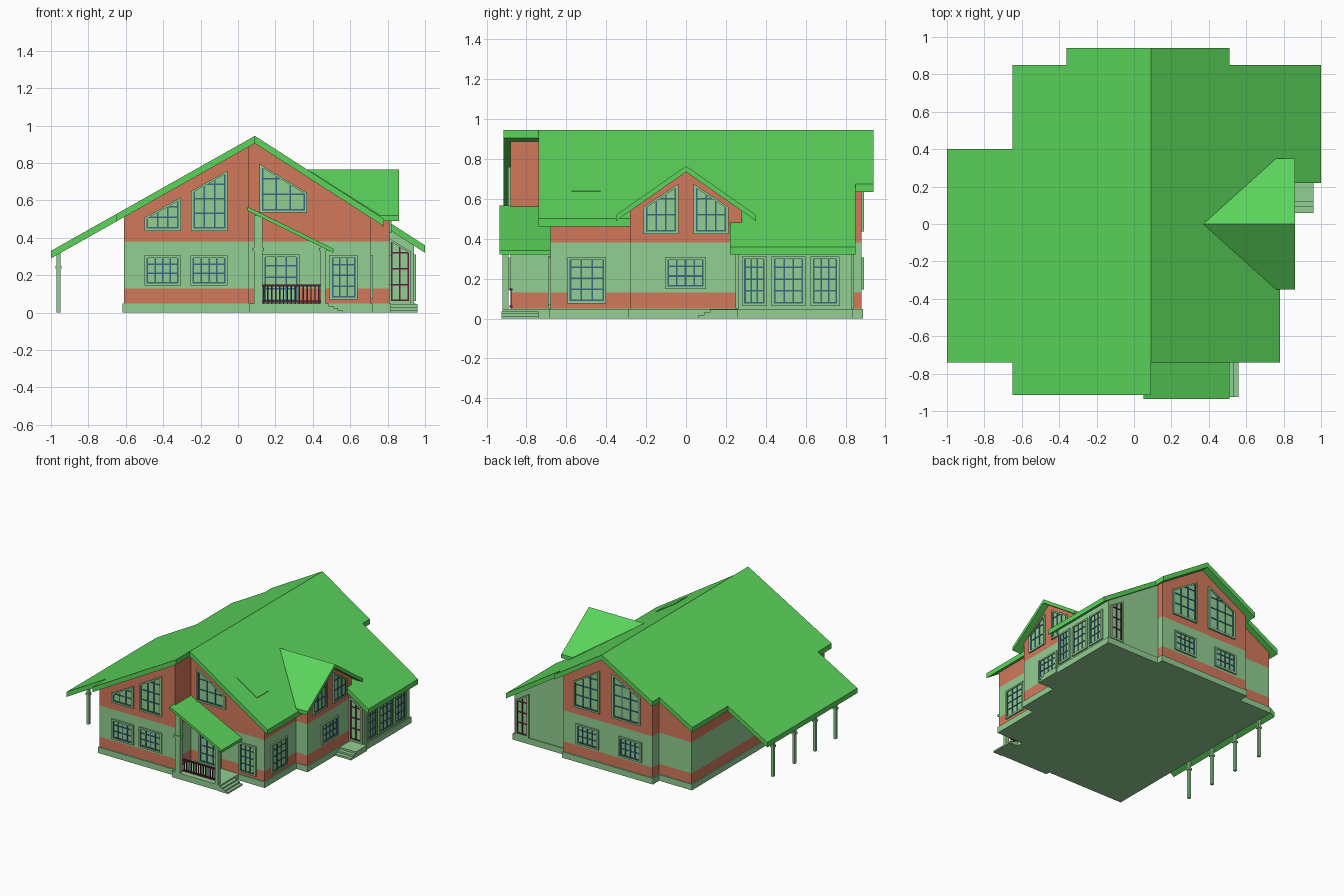
import bpy, bmesh
from mathutils import Vector

cube = bpy.data.objects.get("Cube")
if cube:
    bpy.data.objects.remove(cube, do_unlink=True)

# Colours
COLOURS = {
    "roof_green": (0.105, 0.66, 0.105),
    "pale_green": (0.29, 0.62, 0.29),
    "terracotta": (0.64, 0.19, 0.105),
    "window_blue": (0.04, 0.14, 0.22),
    "dark_maroon": (0.10, 0.015, 0.04),
}
MATS = []
for mat_name, rgb in COLOURS.items():
    m = bpy.data.materials.new(mat_name)
    m.use_nodes = True
    m.diffuse_color = (*rgb, 1)
    m.node_tree.nodes["Principled BSDF"].inputs["Base Color"].default_value = (*rgb, 1)
    MATS.append(m)
ROOF, PALE, BRICK, BLUE, MAROON = range(5)

RIDGE_X, RIDGE_Z, THICK = 0.09, 0.945, 0.04


def roof_z(x):
    slope = 0.564 if x < RIDGE_X else 0.643
    return RIDGE_Z - slope * abs(x - RIDGE_X)


def extrude(bm, points, vec, mat):
    """Solid from a flat outline pushed along a vector."""
    vec = Vector(vec)
    a = [bm.verts.new(p) for p in points]
    b = [bm.verts.new(Vector(p) + vec) for p in points]
    faces = [bm.faces.new(a), bm.faces.new(b[::-1])]
    for i in range(len(a)):
        j = (i + 1) % len(a)
        faces.append(bm.faces.new((a[j], a[i], b[i], b[j])))
    for f in faces:
        f.material_index = mat


def prism(bm, axis, outline, d0, d1, mat):
    """Outline of (u, z) points, extruded along x or y."""
    if axis == "x":
        extrude(bm, [(d0, u, z) for u, z in outline], (d1 - d0, 0, 0), mat)
    else:
        extrude(bm, [(u, d0, z) for u, z in outline], (0, d1 - d0, 0), mat)


def box(bm, x0, x1, y0, y1, z0, z1, mat):
    extrude(bm, [(x0, y0, z0), (x1, y0, z0), (x1, y1, z0), (x0, y1, z0)], (0, 0, z1 - z0), mat)


def finish(name, bm):
    bmesh.ops.recalc_face_normals(bm, faces=bm.faces)
    me = bpy.data.meshes.new(name)
    # Keep only the colours this part uses
    used = sorted({f.material_index for f in bm.faces})
    for f in bm.faces:
        f.material_index = used.index(f.material_index)
    bm.to_mesh(me)
    bm.free()
    for i in used:
        me.materials.append(MATS[i])
    ob = bpy.data.objects.new(name, me)
    bpy.context.scene.collection.objects.link(ob)
    return ob


# Walls, cut into horizontal colour bands
def wall_block(name, axis, outline, d0, d1, banded=True):
    bm = bmesh.new()
    prism(bm, axis, outline, d0, d1, PALE)
    if banded:
        for z in (0.05, 0.13, 0.38):
            geom = bm.verts[:] + bm.edges[:] + bm.faces[:]
            bmesh.ops.bisect_plane(bm, geom=geom, plane_co=(0, 0, z), plane_no=(0, 0, 1))
        for f in bm.faces:
            z = f.calc_center_median().z
            f.material_index = BRICK if 0.05 < z < 0.13 or z > 0.38 else PALE
    finish(name, bm)


def under_roof(x0, x1):
    xs = [x1] + ([RIDGE_X] if x0 < RIDGE_X < x1 else []) + [x0]
    return [(x0, 0), (x1, 0)] + [(x, roof_z(x) - THICK) for x in xs]


wall_block("main_walls", "y", under_roof(-0.61, 0.71), -0.68, 0.80)
wall_block("front_wing_walls", "y", under_roof(-0.61, 0.06), -0.88, -0.68)
wall_block("back_gable_walls", "y", under_roof(-0.32, 0.47), 0.80, 0.88)
wall_block("sunroom_walls", "y", under_roof(0.47, 0.94), 0.26, 0.83, False)
wall_block("bay_walls", "x", [(-0.28, 0), (0.28, 0), (0.28, 0.54), (0, 0.735), (-0.28, 0.54)], 0.55, 0.81)

# Plinth round the foot of every wall
bm = bmesh.new()
e = 0.008
for x0, x1, y0, y1 in ((-0.61, 0.71, -0.68, 0.80), (-0.61, 0.06, -0.88, -0.68),
                       (-0.32, 0.47, 0.80, 0.88), (0.47, 0.94, 0.26, 0.83), (0.55, 0.81, -0.28, 0.28)):
    box(bm, x0 - e, x1 + e, y0 - e, y1 + e, 0, 0.048, PALE)
finish("plinth", bm)

# Main roof, one stepped slab for each slope
LEFT = [(RIDGE_X, -0.915), (-0.65, -0.915), (-0.65, -0.74), (-1, -0.74), (-1, 0.40),
        (-0.65, 0.40), (-0.65, 0.85), (-0.36, 0.85), (-0.36, 0.94), (RIDGE_X, 0.94)]
RIGHT = [(RIDGE_X, -0.74), (0.78, -0.74), (0.78, 0.22), (1, 0.22), (1, 0.85),
         (0.51, 0.85), (0.51, 0.94), (RIDGE_X, 0.94)]
for name, outline in (("left_roof", LEFT), ("right_roof", RIGHT)):
    bm = bmesh.new()
    extrude(bm, [(x, y, roof_z(x)) for x, y in outline], (0, 0, -THICK), ROOF)
    finish(name, bm)

# Dormer roof over the bay
bm = bmesh.new()
for s in (-1, 1):
    extrude(bm, [(0.37, 0, 0.765), (0.86, 0, 0.765), (0.86, s * 0.35, 0.52), (0.76, s * 0.35, 0.52)],
            (0, 0, -0.03), ROOF)
finish("dormer_roof", bm)

# Roof hatch
bm = bmesh.new()
extrude(bm, [(x, y, roof_z(x) + 0.004) for x, y in
             ((0.39, -0.575), (0.57, -0.575), (0.57, -0.43), (0.39, -0.43))], (0, 0, -0.02), ROOF)
finish("roof_hatch", bm)

# Porch roof, floor, steps and posts
bm = bmesh.new()
prism(bm, "y", [(0.05, 0.567), (0.51, 0.342), (0.51, 0.32), (0.05, 0.545)], -0.935, -0.68, ROOF)
finish("porch_roof", bm)

bm = bmesh.new()
box(bm, 0.06, 0.485, -0.92, -0.68, 0, 0.048, PALE)
for i in range(3):
    box(bm, 0.48, 0.51 + 0.025 * i, -0.925, -0.74, 0, 0.036 - 0.012 * i, PALE)
finish("porch_floor_and_steps", bm)

bm = bmesh.new()
for x, w, top in ((0.108, 0.022, 0.52), (0.455, 0.014, 0.35)):
    box(bm, x - w, x + w, -0.92, -0.89, 0.04, top, PALE)
    box(bm, x - w - 0.008, x + w + 0.008, -0.926, -0.884, 0.33, 0.345, PALE)
finish("porch_posts", bm)

# Porch railing
bm = bmesh.new()
for z in (0.055, 0.14):
    box(bm, 0.13, 0.44, -0.885, -0.87, z, z + 0.01, MAROON)
for i in range(15):
    x = 0.135 + i * 0.021
    box(bm, x, x + 0.007, -0.881, -0.874, 0.05, 0.145, MAROON)
finish("porch_railing", bm)

# Sunroom steps
bm = bmesh.new()
for i in range(3):
    box(bm, 0.80, 0.96, 0.06 + 0.03 * i, 0.26, 0, 0.015 * (i + 1), PALE)
finish("sunroom_steps", bm)

# Veranda posts under the long left eave
for i, y in enumerate((-0.52, -0.26, 0.0, 0.27)):
    bm = bmesh.new()
    box(bm, -0.97, -0.95, y - 0.01, y + 0.01, 0, 0.32, PALE)
    box(bm, -0.976, -0.944, y - 0.016, y + 0.016, 0.235, 0.25, PALE)
    finish(f"veranda_post_{i + 1}", bm)


# Windows and doors: a pane, a frame and glazing bars, with a level or sloping head
def window(name, axis, plane, out, u0, u1, z0, za, zb, cols=3, rows=3, bar=BLUE):
    bm = bmesh.new()

    def head(u):
        return za + (zb - za) * (u - u0) / (u1 - u0)

    def post(a, b, depth, mat):
        prism(bm, axis, [(a, z0), (b, z0), (b, head(b)), (a, head(a))], plane, plane + out * depth, mat)

    w, h = 0.012, 0.004
    post(u0, u1, 0.003, PALE)
    post(u0, u0 + w, 0.012, PALE)
    post(u1 - w, u1, 0.012, PALE)
    for low in (True, False):
        ends = [(u0, z0), (u1, z0)] if low else [(u0, za - w), (u1, zb - w)]
        prism(bm, axis, ends + [(u, z + w) for u, z in ends[::-1]], plane, plane + out * 0.0115, PALE)
    # Inner edge of the frame and the upright bars
    for i in range(cols + 1):
        u = u0 + w + h + (u1 - u0 - 2 * w - 2 * h) * i / cols
        post(u - h, u + h, 0.008, bar)
    # Level bars stop where the sloping head crosses them
    top = max(za, zb)
    for i in range(rows):
        z = z0 + w + h + (top - z0 - w) * i / rows
        a, b = u0 + w, u1 - w
        if z > min(za, zb):
            cut = u0 + (z - za) / (zb - za) * (u1 - u0)
            a, b = (cut, b) if zb > za else (a, cut)
        prism(bm, axis, [(a, z - h), (b, z - h), (b, z + h), (a, z + h)], plane, plane + out * 0.007, bar)
    finish(name, bm)


# Front
F, P = -0.88, -0.68
window("front_lower_window_1", "y", F, -1, -0.50, -0.305, 0.145, 0.305, 0.305, 4)
window("front_lower_window_2", "y", F, -1, -0.255, -0.055, 0.145, 0.305, 0.305, 4)
window("front_upper_window_1", "y", F, -1, -0.50, -0.305, 0.437, 0.508, 0.617)
window("front_upper_window_2", "y", F, -1, -0.25, -0.055, 0.437, 0.65, 0.76, 3, 4)
window("front_upper_window_3", "y", P, -1, 0.115, 0.37, 0.535, 0.795, 0.64)
window("front_lower_window_3", "y", P, -1, 0.49, 0.64, 0.07, 0.308, 0.308, 3, 4)
window("porch_door", "y", P, -1, 0.13, 0.33, 0.05, 0.31, 0.31, 3, 4)
# Right side
window("right_tall_window", "x", 0.71, 1, -0.595, -0.40, 0.075, 0.308, 0.308, 3, 4)
window("bay_lower_window", "x", 0.81, 1, -0.105, 0.10, 0.148, 0.308, 0.308, 4)
window("bay_upper_window_1", "x", 0.81, 1, -0.212, -0.038, 0.425, 0.56, 0.675, 3, 3)
window("bay_upper_window_2", "x", 0.81, 1, 0.038, 0.212, 0.425, 0.675, 0.56, 3, 3)
for i, (a, b) in enumerate(((0.28, 0.405), (0.43, 0.60), (0.625, 0.77))):
    window(f"sunroom_window_{i + 1}", "x", 0.94, 1, a, b, 0.063, 0.312, 0.312, 3, 4)
# Sunroom doors, front and back
for name, plane, out in (("sunroom_front_door", 0.26, -1), ("sunroom_back_door", 0.83, 1)):
    window(name, "y", plane, out, 0.805, 0.925, 0.05, 0.40, 0.325, 2, 4, MAROON)
# Back gable
B = 0.88
window("back_lower_window_1", "y", B, 1, 0.155, 0.355, 0.145, 0.305, 0.305, 4)
window("back_lower_window_2", "y", B, 1, -0.225, -0.025, 0.145, 0.305, 0.305, 4)
window("back_upper_window_1", "y", B, 1, 0.145, 0.375, 0.437, 0.78, 0.64, 3, 4)
window("back_upper_window_2", "y", B, 1, -0.215, 0.035, 0.437, 0.66, 0.79, 3, 4)
